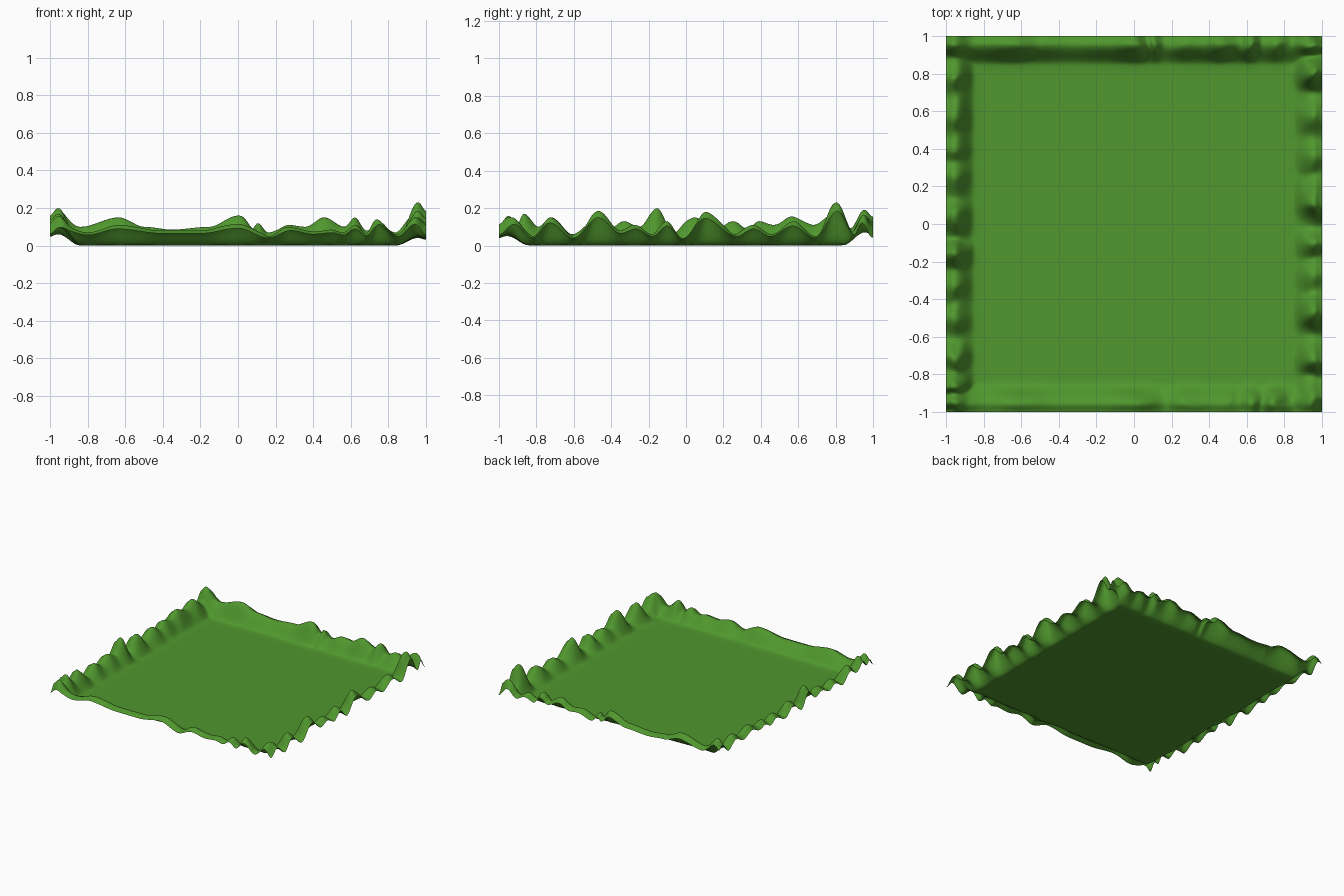
import bpy, bmesh, math
from mathutils import Vector, noise

if "Cube" in bpy.data.objects:
    bpy.data.objects.remove(bpy.data.objects["Cube"])

# Rim crest heights along each side: (position along the side, height)
FRONT = [(-1, .06), (-.95, .11), (-.8, .07), (-.64, .11), (-.4, .08), (-.2, .08), (0, .115), (.16, .05),
         (.28, .10), (.4, .075), (.5, .085), (.56, .07), (.62, .11), (.68, .065), (.75, .14),
         (.85, .06), (.94, .14), (1, .06)]
BACK = [(-1, .13), (-.96, .17), (-.84, .10), (-.64, .15), (-.5, .10), (-.35, .085), (-.15, .10), (0, .16),
        (.07, .09), (.1, .12), (.16, .07), (.28, .11), (.36, .10), (.45, .15), (.56, .10), (.62, .15),
        (.68, .08), (.76, .11), (.84, .07), (.92, .14), (1, .05)]
LEFT = [(-1, .07), (-.95, .15), (-.91, .11), (-.87, .17), (-.78, .10), (-.7, .15), (-.6, .06), (-.5, .12),
        (-.43, .08), (-.33, .13), (-.25, .10), (-.16, .20), (-.07, .06), (.04, .15), (.14, .07),
        (.26, .13), (.33, .09), (.4, .13), (.47, .11), (.57, .155), (.68, .11), (.78, .16),
        (.88, .09), (.95, .15), (1, .12)]
RIGHT = [(-1, .06), (-.92, .14), (-.82, .05), (-.73, .15), (-.6, .045), (-.47, .185), (-.35, .08),
         (-.27, .11), (-.18, .06), (-.1, .13), (-.02, .04), (.1, .18), (.27, .06), (.36, .11),
         (.45, .06), (.57, .13), (.69, .05), (.81, .23), (.9, .07), (.94, .15), (1, .03)]


def smooth(t):
    t = max(0.0, min(1.0, t))
    return t * t * (3 - 2 * t)


def crest(knots, s):
    s = max(-1.0, min(1.0, s))
    for (a, ha), (b, hb) in zip(knots, knots[1:]):
        if s <= b:
            return ha + (hb - ha) * smooth((s - a) / (b - a))
    return knots[-1][1]


def rim(knots, s, d):
    """Height of one rim at position s along it and distance d from the edge."""
    if d > .2:
        return 0.0
    wobble = noise.noise(Vector((s * 9, d * 12, knots[3][1] * 50)))
    rise = .9 * smooth((.155 - d) / .11) + .1 * smooth((.2 - d) / .12)
    drop = 1 - .2 * smooth((.04 - d) / .04)
    return crest(knots, s + .025 * wobble * min(1, d * 20)) * rise * drop


def height(x, y):
    sides = (rim(FRONT, x, 1 + y), rim(BACK, x, 1 - y),
             rim(LEFT, y, 1 + x), rim(RIGHT, y, 1 - x))
    return sum(h ** 4 for h in sides) ** .25


# Ground sheet: flat meadow with a bumpy raised border
bm = bmesh.new()
bmesh.ops.create_grid(bm, x_segments=200, y_segments=200, size=1)
for v in bm.verts:
    v.co.z = height(v.co.x, v.co.y)
mesh = bpy.data.meshes.new("grass_ground")
bm.to_mesh(mesh)
bm.free()
mesh.shade_smooth()
ground = bpy.data.objects.new("grass_ground", mesh)
bpy.context.collection.objects.link(ground)

# Grass colour
grass = bpy.data.materials.new("grass_green")
grass.diffuse_color = (.08, .31, .027, 1)
grass.use_nodes = True
grass.node_tree.nodes["Principled BSDF"].inputs["Base Color"].default_value = grass.diffuse_color
mesh.materials.append(grass)
